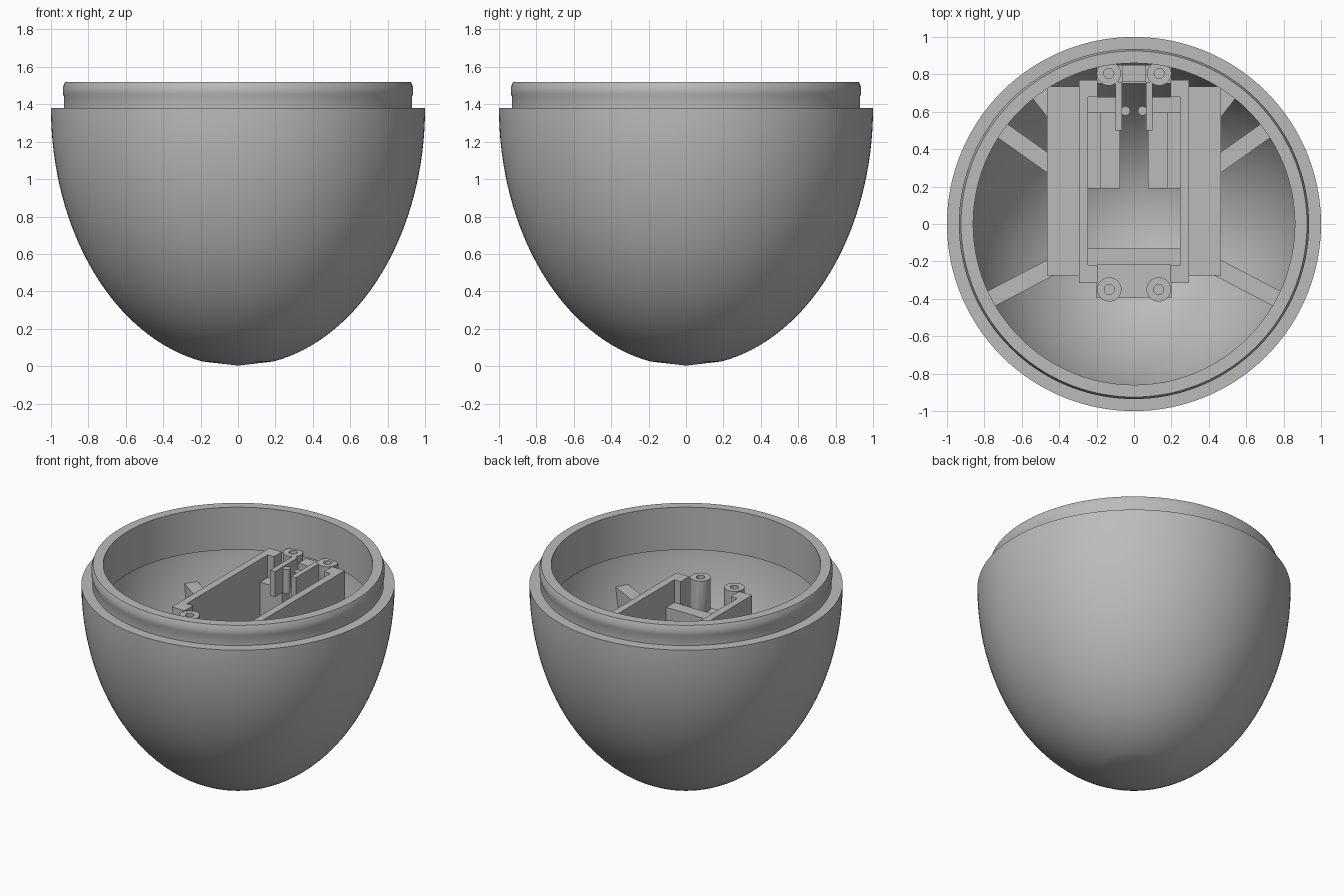
import bpy, bmesh, math
from mathutils import Vector

if "Cube" in bpy.data.objects:
    bpy.data.objects.remove(bpy.data.objects["Cube"], do_unlink=True)

grey = bpy.data.materials.new("plain grey")
grey.use_nodes = True
grey.diffuse_color = (0.5, 0.5, 0.5, 1)
grey.node_tree.nodes["Principled BSDF"].inputs["Base Color"].default_value = (0.5, 0.5, 0.5, 1)

RIM = 1.38     # height of the outer step
TOP = 1.26     # top of the tall walls and screw posts
SHELF = 1.1    # top of the cross shelves
RIB = 1.0      # top of the side ribs


def add_object(name, bm):
    bmesh.ops.recalc_face_normals(bm, faces=bm.faces[:])
    mesh = bpy.data.meshes.new(name)
    bm.to_mesh(mesh)
    bm.free()
    mesh.materials.append(grey)
    obj = bpy.data.objects.new(name, mesh)
    bpy.context.collection.objects.link(obj)
    return obj


def activate(obj):
    bpy.ops.object.select_all(action='DESELECT')
    obj.select_set(True)
    bpy.context.view_layer.objects.active = obj


def lathe(name, profile, steps, x=0, y=0):
    """Spin a profile of (radius, height) points round the z axis."""
    bm = bmesh.new()
    verts = [bm.verts.new((r, 0, z)) for r, z in profile]
    edges = [bm.edges.new(pair) for pair in zip(verts, verts[1:])]
    bmesh.ops.spin(bm, geom=verts + edges, axis=(0, 0, 1), cent=(0, 0, 0),
                   angle=math.tau, steps=steps, use_duplicate=False)
    bmesh.ops.remove_doubles(bm, verts=bm.verts[:], dist=0.0005)
    bmesh.ops.translate(bm, verts=bm.verts[:], vec=(x, y, 0))
    obj = add_object(name, bm)
    activate(obj)
    bpy.ops.object.shade_smooth_by_angle(angle=math.radians(30))
    return obj


def bowl_curve(radius, depth, start, count=32):
    """Quarter ellipse from near the bottom up to the step height."""
    angles = [start + (math.pi / 2 - start) * i / count for i in range(count + 1)]
    return [(radius * math.sin(a), RIM - depth * math.cos(a)) for a in angles]


# Egg-shaped shell with a snap-in collar
outer = [(0, 0.003)] + bowl_curve(1.0, 1.38, 0.19)
collar = [(0.93, RIM), (0.93, 1.44), (0.936, 1.455), (0.936, 1.49), (0.925, 1.52),
          (0.86, 1.52), (0.86, 1.22)]
inner = [p for p in bowl_curve(0.93, 1.30, 0.1) if p[1] < 1.21]
inner = [(0, 0.08)] + inner + [(0.922, 1.22)]
lathe("egg_shell", outer + collar + inner[::-1], 128)

# Helper solid that trims the fittings inside the shell wall
trimmer = lathe("trim_helper", [(0, 0.04)] + bowl_curve(0.965, 1.34, 0.05)
                + [(0.9, 1.45), (0, 1.45)], 64)
trimmer.hide_render = True


def trim(obj):
    mod = obj.modifiers.new("trim", 'BOOLEAN')
    mod.operation = 'INTERSECT'
    mod.solver = 'EXACT'
    mod.object = trimmer
    activate(obj)
    bpy.ops.object.modifier_apply(modifier="trim")
    return obj


def block(name, x0, x1, y0, y1, top, bottom=0.0):
    bm = bmesh.new()
    bmesh.ops.create_cube(bm, size=1)
    for v in bm.verts:
        v.co = ((x0 + x1) / 2 + v.co.x * (x1 - x0),
                (y0 + y1) / 2 + v.co.y * (y1 - y0),
                (bottom + top) / 2 + v.co.z * (top - bottom))
    return trim(add_object(name, bm))


def rib(name, start, end, width, top):
    """Upright fin running between two plan points."""
    a, b = Vector(start), Vector(end)
    along = (b - a).normalized()
    side = Vector((-along.y, along.x)) * width / 2
    bm = bmesh.new()
    face = bm.faces.new([bm.verts.new((p.x, p.y, 0))
                         for p in (a - side, b - side, b + side, a + side)])
    ext = bmesh.ops.extrude_face_region(bm, geom=[face])
    for v in ext["geom"]:
        if isinstance(v, bmesh.types.BMVert):
            v.co.z = top
    return trim(add_object(name, bm))


def post(name, x, y):
    floor = TOP - 0.2
    profile = [(0, 0), (0.065, 0), (0.065, TOP), (0.027, TOP), (0.027, floor), (0, floor)]
    return trim(lathe(name, profile, 32, x, y))


# Mirrored fittings on each side
for s, side in ((1, "left"), (-1, "right")):
    def pair(name, near, far, *rest):
        x0, x1 = sorted((s * near, s * far))
        return block(side + "_" + name, x0, x1, *rest)

    # Long walls with thickened ends, and the lower block outside them
    pair("tray_wall", 0.245, 0.295, -0.315, 0.77, TOP)
    pair("wall_back_end", 0.195, 0.245, 0.68, 0.77, TOP)
    pair("wall_front_end", 0.195, 0.245, -0.315, -0.22, TOP)
    pair("side_block", 0.295, 0.465, -0.275, 0.735, 1.04)

    # Supports and shelf at the back of the tray
    pair("back_shelf", 0.075, 0.245, 0.595, 0.68, SHELF)
    pair("support_block", 0.075, 0.18, 0.19, 0.6, 0.85)
    pair("support_ledge", 0.18, 0.245, 0.19, 0.6, 0.8)

    # Spring clip arm with its rounded catch
    pair("clip_arm", 0.063, 0.1, 0.5, 0.76, TOP, SHELF - 0.02)
    lathe(side + "_clip_catch", [(0, SHELF - 0.02), (0.025, SHELF - 0.02),
                                 (0.025, TOP - 0.01), (0, TOP - 0.01)], 20, s * 0.045, 0.605)

    # Screw posts
    post(side + "_back_post", s * 0.135, 0.805)
    post(side + "_front_post", s * 0.132, -0.35)

    # Ribs out to the shell
    rib(side + "_back_rib", (s * 0.44, 0.312), (s * 0.80, 0.567), 0.09, RIB)
    rib(side + "_front_rib", (s * 0.44, -0.23), (s * 0.88, -0.46), 0.09, RIB)
    rib(side + "_corner_rib", (s * 0.40, 0.57), (s * 0.56, 0.775), 0.1, RIB)

# Plates across the ends of the tray
block("front_shelf", -0.245, 0.245, -0.22, -0.13, SHELF)
block("front_plate", -0.2, 0.2, -0.395, -0.22, 1.04)
block("back_plate", -0.2, 0.2, 0.75, 0.85, SHELF)
block("clip_bridge", -0.063, 0.063, 0.76, 0.85, TOP - 0.04)

bpy.data.objects.remove(trimmer, do_unlink=True)
